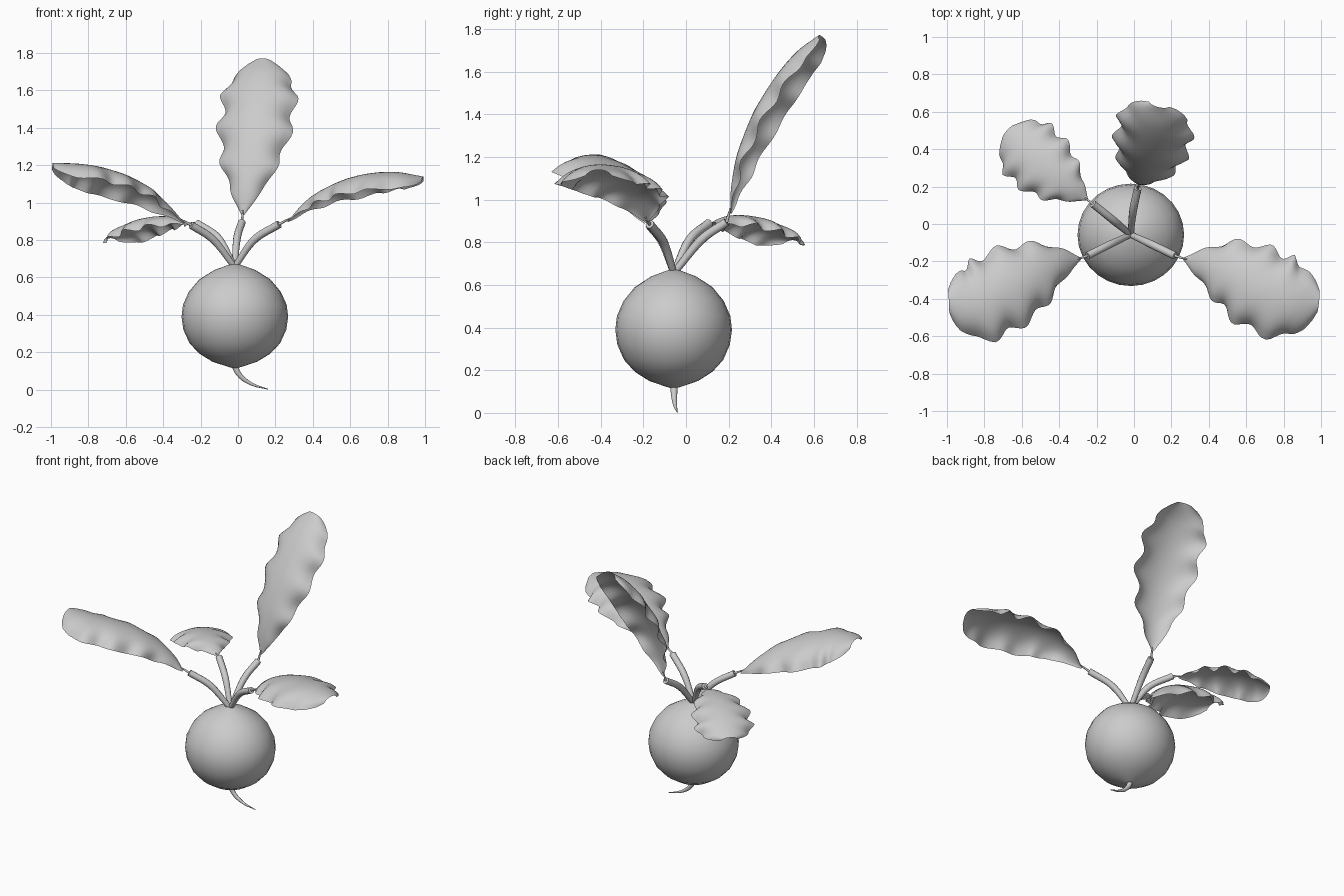
import bpy, bmesh, math
from mathutils import Vector

if "Cube" in bpy.data.objects:
    bpy.data.objects.remove(bpy.data.objects["Cube"])

Z = Vector((0, 0, 1))
mat = bpy.data.materials.new("plain_grey")
mat.diffuse_color = (0.6, 0.6, 0.6, 1)
mat.use_nodes = True
mat.node_tree.nodes["Principled BSDF"].inputs["Base Color"].default_value = mat.diffuse_color


def finish(name, verts, faces, angle=60):
    me = bpy.data.meshes.new(name)
    me.from_pydata(verts, [], faces)
    me.materials.append(mat)
    ob = bpy.data.objects.new(name, me)
    bpy.context.collection.objects.link(ob)
    bpy.ops.object.select_all(action='DESELECT')
    ob.select_set(True)
    bpy.context.view_layer.objects.active = ob
    bpy.ops.object.shade_smooth_by_angle(angle=math.radians(angle))
    return ob


def spline(pts, t):
    """Point on a smooth curve through pts, t in 0..1."""
    p = [Vector(q) for q in pts]
    p = [2 * p[0] - p[1]] + p + [2 * p[-1] - p[-2]]
    n = len(pts) - 1
    i = min(int(t * n), n - 1)
    u = t * n - i
    a, b, c, d = p[i:i + 4]
    return 0.5 * (2 * b + (c - a) * u + (2 * a - 5 * b + 4 * c - d) * u ** 2
                  + (3 * b - a - 3 * c + d) * u ** 3)


def tangent(pts, t, h=0.01):
    return (spline(pts, min(t + h, 1)) - spline(pts, max(t - h, 0))).normalized()


def lerp_table(table, t):
    for (t0, v0), (t1, v1) in zip(table, table[1:]):
        if t <= t1:
            return v0 + (v1 - v0) * (t - t0) / (t1 - t0)
    return table[-1][1]


def tube(name, pts, radii, rows=16, sides=10):
    """Round tube along a path with a radius table and closed ends."""
    verts, faces = [], []
    ref = Vector((0.3, -0.9, 0.1))
    for r in range(rows + 1):
        t = r / rows
        tan = tangent(pts, t)
        a = tan.cross(ref).normalized()
        b = tan.cross(a)
        for s in range(sides):
            g = 2 * math.pi * s / sides
            verts.append(spline(pts, t) + (a * math.cos(g) + b * math.sin(g)) * lerp_table(radii, t))
    for r in range(rows):
        for s in range(sides):
            k = (s + 1) % sides
            faces.append((r * sides + s, r * sides + k, (r + 1) * sides + k, (r + 1) * sides + s))
    faces.append(tuple(reversed(range(sides))))
    faces.append(tuple(range(rows * sides, (rows + 1) * sides)))
    return finish(name, verts, faces)


WIDTH = [(0, 0.008), (0.08, 0.05), (0.2, 0.105), (0.33, 0.15), (0.45, 0.182), (0.6, 0.195),
         (0.75, 0.19), (0.87, 0.165), (0.94, 0.13), (0.98, 0.09), (1, 0.055)]


def leaf(name, rib, scale, droop, follow, roll, rows=44, cols=16):
    """Arched sheet along a midrib, edges drooping, with lobed ruffled sides."""
    chord = (Vector(rib[-1]) - Vector(rib[0])).cross(Z).normalized()
    verts, faces = [], []
    for r in range(rows + 1):
        t = r / rows
        local = tangent(rib, t, 0.12).cross(Z).normalized()
        side = (chord.lerp(local, follow) + Z * roll).normalized()
        up = side.cross(tangent(rib, t, 0.04)).normalized()
        fade = min(1, t / 0.25) * min(1, (1 - t) / 0.25)
        for c in range(cols + 1):
            s = 2 * c / cols - 1
            wave = fade * math.cos(2 * math.pi * (t - 0.52 + 0.015 * s) / 0.215)
            w = lerp_table(WIDTH, t) * scale * (1 + 0.11 * wave * s ** 2)
            drop = w * droop * (0.7 * s ** 2 + 0.3 * s ** 6) - 0.018 * wave * abs(s) ** 3
            verts.append(spline(rib, t) + side * w * s - up * drop)
    n = cols + 1
    for r in range(rows):
        for c in range(cols):
            i = r * n + c
            faces.append((i, i + 1, i + n + 1, i + n))
    return finish(name, verts, faces, 80)


# Bulb: turned profile with soft points at crown and base
profile = [(0.035, 0.667), (0.11, 0.64), (0.19, 0.59), (0.245, 0.525), (0.277, 0.455), (0.285, 0.39),
           (0.275, 0.32), (0.242, 0.248), (0.19, 0.193), (0.12, 0.15), (0.035, 0.122)]
SIDES = 28
cx, cy = -0.017, -0.058
verts = [(cx + r * math.cos(2 * math.pi * s / SIDES), cy + 0.96 * r * math.sin(2 * math.pi * s / SIDES), z)
         for r, z in profile for s in range(SIDES)]
faces = [((i + 1) * SIDES + s, (i + 1) * SIDES + (s + 1) % SIDES, i * SIDES + (s + 1) % SIDES, i * SIDES + s)
         for i in range(len(profile) - 1) for s in range(SIDES)]
top, bottom = len(verts), len(verts) + 1
verts += [(cx, cy, 0.675), (cx, cy, 0.113)]
last = (len(profile) - 1) * SIDES
for s in range(SIDES):
    k = (s + 1) % SIDES
    faces += [(s, k, top), (last + k, last + s, bottom)]
finish("bulb", verts, faces)

# Root tail curling sideways
tube("root_tail", [(-0.018, -0.056, 0.13), (0.0, -0.056, 0.09), (0.035, -0.053, 0.053),
                   (0.09, -0.048, 0.023), (0.16, -0.04, 0.003)],
     [(0, 0.018), (0.5, 0.012), (1, 0.002)])

# Leaves (midrib, size, droop, follow, roll) and the middle and end points of their stems
plants = {
    "back": ([(0.025, 0.208, 0.935), (0.035, 0.218, 1.08), (0.05, 0.255, 1.24), (0.068, 0.325, 1.41),
              (0.088, 0.415, 1.56), (0.108, 0.52, 1.69), (0.13, 0.625, 1.772)], 1.03, 0.48, 0, 0,
             (-0.005, 0.07, 0.81), (0.02, 0.19, 0.895)),
    "right": ([(0.265, -0.185, 0.9), (0.38, -0.215, 1.02), (0.52, -0.265, 1.1), (0.67, -0.345, 1.15),
               (0.83, -0.405, 1.165), (0.99, -0.41, 1.14)], 1.13, 0.45, 0.7, 0,
              (0.085, -0.105, 0.8), (0.22, -0.17, 0.885)),
    "left": ([(-0.285, -0.185, 0.89), (-0.4, -0.205, 1.01), (-0.54, -0.265, 1.11), (-0.7, -0.345, 1.175),
              (-0.84, -0.41, 1.205), (-0.99, -0.41, 1.212)], 1.11, 0.48, 0.7, -0.1,
             (-0.13, -0.11, 0.8), (-0.25, -0.17, 0.88)),
    "small": ([(-0.25, 0.13, 0.885), (-0.335, 0.19, 0.92), (-0.43, 0.27, 0.927), (-0.53, 0.36, 0.905),
               (-0.615, 0.44, 0.86), (-0.68, 0.5, 0.81)], 0.9, 0.42, 0.3, 0,
              (-0.105, 0.015, 0.81), (-0.22, 0.108, 0.89)),
}
for key, (rib, scale, droop, follow, roll, mid, end) in plants.items():
    leaf(key + "_leaf", rib, scale, droop, follow, roll)
    tube(key + "_stem", [(-0.018, -0.057, 0.655), mid, end],
         [(0, 0.016), (0.5, 0.021), (1, 0.021)])
    # Thin stalk joining stem and leaf
    tube(key + "_stalk", [end, spline(rib, 0.03)], [(0, 0.008), (1, 0.004)], rows=2, sides=6)
